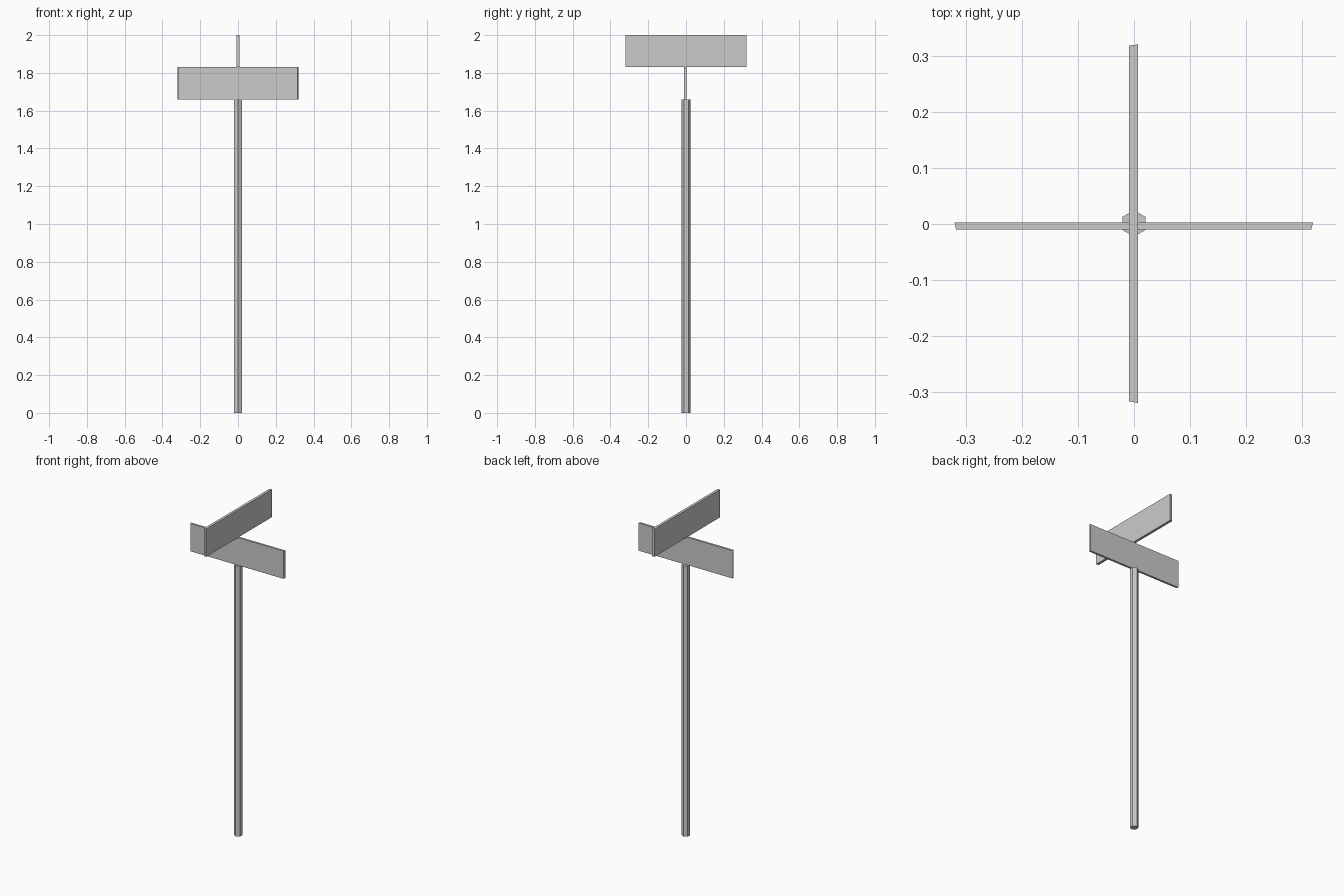
import bpy, bmesh
from math import sin, cos, pi

if "Cube" in bpy.data.objects:
    bpy.data.objects.remove(bpy.data.objects["Cube"])


def prism(name, outline, z0, z1):
    """Extrude a plan outline from z0 to z1."""
    bm = bmesh.new()
    face = bm.faces.new([bm.verts.new((x, y, z0)) for x, y in outline])
    top = bmesh.ops.extrude_face_region(bm, geom=[face])["geom"]
    for v in top:
        if isinstance(v, bmesh.types.BMVert):
            v.co.z = z1
    bmesh.ops.recalc_face_normals(bm, faces=bm.faces)
    mesh = bpy.data.meshes.new(name)
    bm.to_mesh(mesh)
    bm.free()
    obj = bpy.data.objects.new(name, mesh)
    bpy.context.collection.objects.link(obj)
    return obj


# Six-sided post
r = 0.0235
prism("post", [(r * cos(pi / 6 + i * pi / 3), r * sin(pi / 6 + i * pi / 3) + 0.001)
               for i in range(6)], 0, 1.66)

# Street sign blades, crossing at right angles, with slightly slanted ends
prism("lower_sign", [(-0.317, -0.01), (0.316, -0.01), (0.319, 0.003), (-0.32, 0.003)], 1.66, 1.83)
prism("upper_sign", [(-0.009, -0.316), (0.007, -0.319), (0.007, 0.32), (-0.009, 0.318)], 1.83, 2.0)
